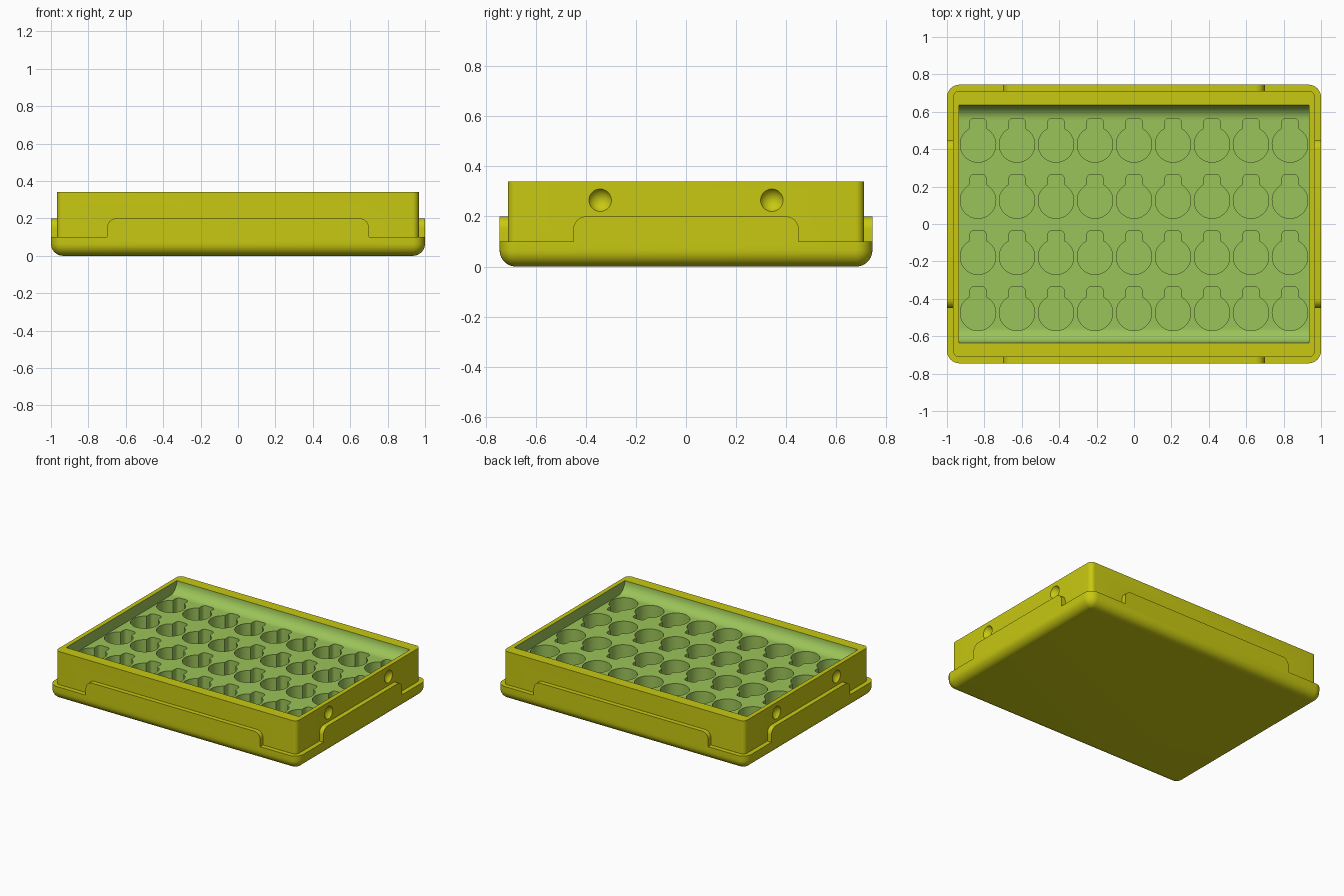
import bpy, bmesh, math
from mathutils import Matrix, Vector

if "Cube" in bpy.data.objects:
    bpy.data.objects.remove(bpy.data.objects["Cube"])


def material(name, rgb):
    m = bpy.data.materials.new(name)
    m.diffuse_color = (*rgb, 1)
    m.use_nodes = True
    m.node_tree.nodes["Principled BSDF"].inputs["Base Color"].default_value = m.diffuse_color
    return m


YELLOW = material("mustard yellow", (0.58, 0.58, 0.006))
GREEN = material("leaf green", (0.33, 0.55, 0.10))


def finish(name, bm, mat):
    bmesh.ops.recalc_face_normals(bm, faces=bm.faces)
    mesh = bpy.data.meshes.new(name)
    bm.to_mesh(mesh)
    bm.free()
    mesh.materials.append(mat)
    ob = bpy.data.objects.new(name, mesh)
    bpy.context.collection.objects.link(ob)
    return ob


def arc(cx, cy, r, a0, a1, n):
    return [(cx + r * math.cos(math.radians(a0 + (a1 - a0) * i / n)),
             cy + r * math.sin(math.radians(a0 + (a1 - a0) * i / n))) for i in range(n + 1)]


def rounded_rect(hx, hy, r, n=8):
    return (arc(hx - r, hy - r, r, 0, 90, n) + arc(r - hx, hy - r, r, 90, 180, n)
            + arc(r - hx, r - hy, r, 180, 270, n) + arc(hx - r, r - hy, r, 270, 360, n))


def prism(bm, pts, place, lo, hi):
    """Extrude an outline between two levels; place(u, v, level) gives the 3D point."""
    a, b = [[bm.verts.new(place(u, v, t)) for u, v in pts] for t in (lo, hi)]
    bm.faces.new(a)
    bm.faces.new(b)
    for i in range(len(pts)):
        j = (i + 1) % len(pts)
        bm.faces.new((a[i], a[j], b[j], b[i]))


def boolean(ob, cutter, op):
    mod = ob.modifiers.new(cutter.name, 'BOOLEAN')
    mod.object = cutter
    mod.operation = op
    mod.solver = 'EXACT'
    mod.material_mode = 'TRANSFER'
    bpy.context.view_layer.objects.active = ob
    bpy.ops.object.modifier_apply(modifier=mod.name)
    bpy.data.objects.remove(cutter)


HX, HY, TOP, FLOOR = 1.0, 0.745, 0.34, 0.26

# Tray body: rounded bottom, ledge, then the narrower upper walls
R = 0.065
rings = []
for i in range(9):
    a = math.radians(90 * i / 8)
    rings.append((R * (1 - math.sin(a)), R * (1 - math.cos(a))))
rings += [(0, 0.1), (0.033, 0.1), (0.033, TOP)]
bm = bmesh.new()
loops = [[bm.verts.new((x, y, z)) for x, y in rounded_rect(HX - d, HY - d, R + 0.002 - d)]
         for d, z in rings]
bm.faces.new(loops[0])
bm.faces.new(loops[-1])
for lo, hi in zip(loops, loops[1:]):
    for i in range(len(lo)):
        j = (i + 1) % len(lo)
        bm.faces.new((lo[i], lo[j], hi[j], hi[i]))
tray = finish("tray_body", bm, YELLOW)


# Raised tabs in the middle of each side, with rounded upper corners
def tab_outline(h):
    return [(-h, 0.085), (h, 0.085)] + arc(h - 0.05, 0.15, 0.05, 0, 90, 8) \
        + arc(0.05 - h, 0.15, 0.05, 90, 180, 8)


bm = bmesh.new()
for s in (-1, 1):
    prism(bm, tab_outline(0.70), lambda u, v, t: (u, s * t, v), HY - 0.045, HY)
    prism(bm, tab_outline(0.45), lambda u, v, t: (s * t, u, v), HX - 0.045, HX)
boolean(tray, finish("side_tabs", bm, YELLOW), 'UNION')

# Shallow recess with coved front and back
depth = TOP - FLOOR
cy = 0.635 - depth
profile = ([(0.635, TOP + 0.05)] + arc(cy, TOP, depth, 0, -90, 10)
           + arc(-cy, TOP, depth, 270, 180, 10) + [(-0.635, TOP + 0.05)])
bm = bmesh.new()
prism(bm, profile, lambda u, v, t: (t, u, v), -0.935, 0.935)
boolean(tray, finish("recess_cutter", bm, GREEN), 'DIFFERENCE')

# Grid of keyhole-shaped wells
keyhole = (arc(0, 0, 0.095, 118.3, 421.7, 36) + arc(0.02, 0.115, 0.025, 0, 90, 5)
           + arc(-0.02, 0.115, 0.025, 90, 180, 5))
bm = bmesh.new()
for col in range(-4, 5):
    for row in range(4):
        px, py = col * 0.2085, 0.425 - row * 0.3
        prism(bm, keyhole, lambda u, v, t: (px + u, py + v, t), 0.08, TOP + 0.05)
boolean(tray, finish("well_cutter", bm, GREEN), 'DIFFERENCE')

# Round dimples on the two short sides
bm = bmesh.new()
for sx in (-1, 1):
    for sy in (-1, 1):
        at = Vector((sx * (HX - 0.033 + 0.024), sy * 0.343, 0.265))
        bmesh.ops.create_uvsphere(bm, u_segments=32, v_segments=20, radius=0.051,
                                  matrix=Matrix.Translation(at) @ Matrix.Rotation(math.pi / 2, 4, 'Y'))
boolean(tray, finish("dimple_cutter", bm, YELLOW), 'DIFFERENCE')

# Smooth curves, crisp edges
bpy.ops.object.select_all(action='DESELECT')
tray.select_set(True)
bpy.context.view_layer.objects.active = tray
bpy.ops.object.shade_smooth_by_angle(angle=math.radians(30))
